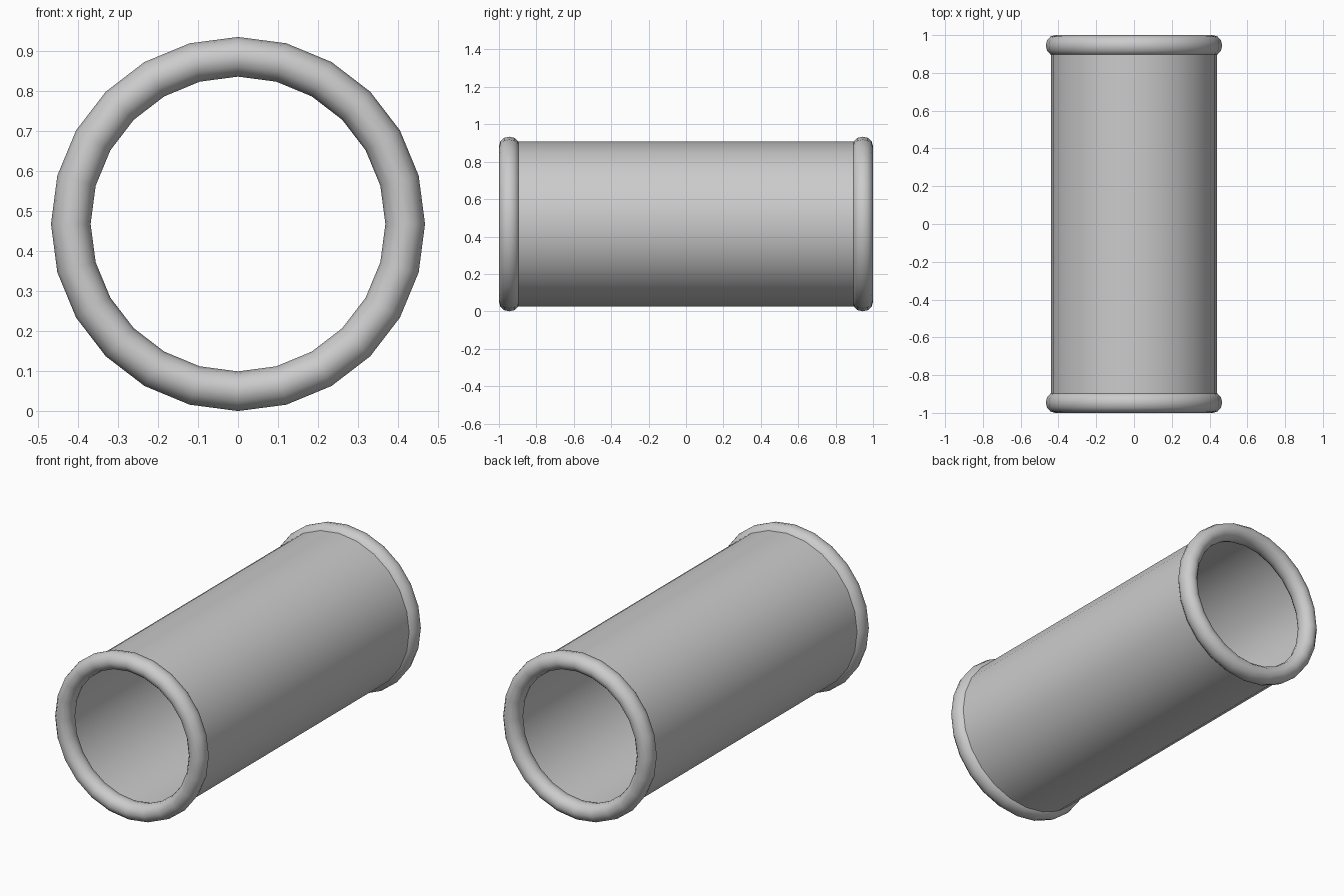
import bpy
import math

if "Cube" in bpy.data.objects:
    bpy.data.objects.remove(bpy.data.objects["Cube"])

SIDES = 24
CENTRE_Z = 0.467     # axis height of the tube
RING_Y = 0.945       # ring centre distance from the middle
TUBE_R = 0.44


def finish(obj, name, scale):
    obj.name = name
    obj.scale = scale
    bpy.ops.object.transform_apply(location=False, rotation=True, scale=True)
    bpy.ops.object.shade_smooth_by_angle(angle=math.radians(40))


# Open thin-walled tube along y
bpy.ops.mesh.primitive_cylinder_add(
    vertices=SIDES, radius=TUBE_R, depth=2 * RING_Y, end_fill_type='NOTHING',
    location=(0, 0, CENTRE_Z), rotation=(math.pi / 2, 0, 0))
finish(bpy.context.object, "tube", (1, 1, 1))

# Rounded rim at each end, slightly longer along the tube axis
for name, side in (("front_rim", -1), ("back_rim", 1)):
    bpy.ops.mesh.primitive_torus_add(
        major_segments=SIDES, minor_segments=12,
        major_radius=0.4175, minor_radius=0.0495,
        location=(0, side * RING_Y, CENTRE_Z), rotation=(math.pi / 2, 0, 0))
    finish(bpy.context.object, name, (1, 1, 1.11))
